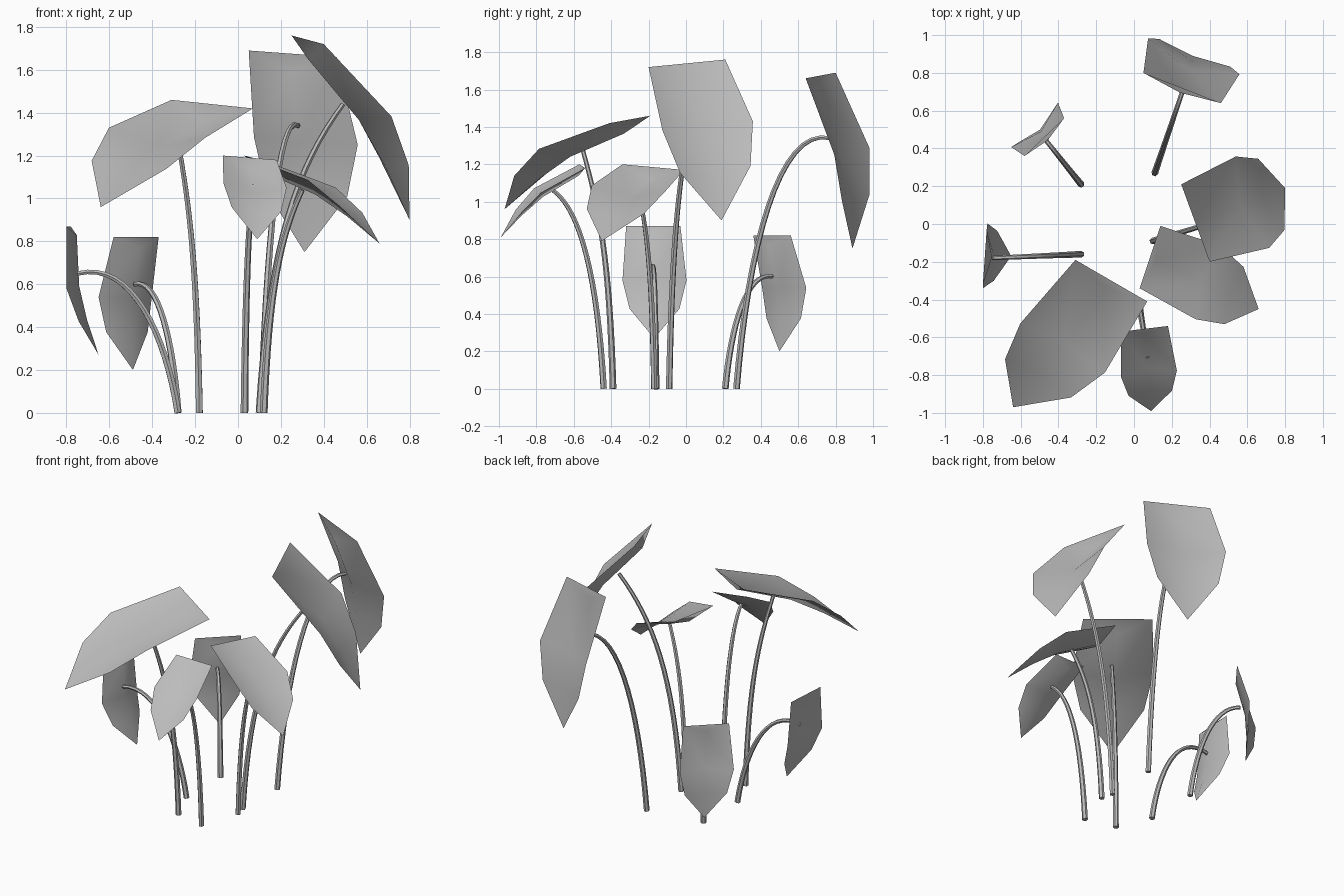
import bpy
from mathutils import Vector

cube = bpy.data.objects.get("Cube")
if cube:
    bpy.data.objects.remove(cube)

grey = bpy.data.materials.new("plain_grey")
grey.use_nodes = True
tone = (0.5, 0.5, 0.5, 1)
grey.diffuse_color = tone
grey.node_tree.nodes["Principled BSDF"].inputs["Base Color"].default_value = tone

# Shared leaf outline: (across, along, lift) in units of width, length, length
OUTLINE = [(-.5, 0, 0), (.5, 0, 0), (0, .08, -.045),
           (-.59, .46, .104), (0, .46, .025), (.59, .46, .104),
           (-.46, .72, .075), (0, .72, .025), (.46, .72, .075), (0, 1, 0)]
FACES = [(0, 2, 1), (0, 3, 4, 2), (2, 4, 5, 1), (3, 6, 7, 4),
         (4, 7, 8, 5), (6, 9, 7), (7, 9, 8)]


def make_leaf(name, left, right, tip):
    """Creased blade hung from its straight top edge down to the tip."""
    left, right, tip = Vector(left), Vector(right), Vector(tip)
    middle = (left + right) / 2
    across, along = right - left, tip - middle
    lift = along.cross(across).normalized() * along.length
    mesh = bpy.data.meshes.new(name)
    mesh.from_pydata([middle + across * a + along * b + lift * c
                      for a, b, c in OUTLINE], [], FACES)
    for face in mesh.polygons:
        face.use_smooth = True
    mesh.materials.append(grey)
    bpy.context.collection.objects.link(bpy.data.objects.new(name, mesh))


def make_stem(name, foot, end, arch):
    """Tapered tube that rises, then bends over; arch sets the bend height."""
    foot, end = Vector((*foot, 0)), Vector(end)
    low, high = foot.lerp(end, .12), foot.lerp(end, .45)
    low.z, high.z = end.z * .55, end.z * arch
    curve = bpy.data.curves.new(name, "CURVE")
    curve.dimensions = "3D"
    curve.bevel_depth = .018
    curve.bevel_resolution = 1
    curve.use_fill_caps = True
    spline = curve.splines.new("POLY")
    steps = 16
    spline.points.add(steps)
    for i, point in enumerate(spline.points):
        t = i / steps
        s = 1 - t
        spot = foot * s**3 + low * 3*s*s*t + high * 3*s*t*t + end * t**3
        point.co = (*spot, 1)
        point.radius = 1 - .35 * t
    spline.use_smooth = True
    curve.materials.append(grey)
    stem = bpy.data.objects.new(name, curve)
    bpy.context.collection.objects.link(stem)
    bpy.ops.object.select_all(action="DESELECT")
    stem.select_set(True)
    bpy.context.view_layer.objects.active = stem
    bpy.ops.object.convert(target="MESH")
    bpy.ops.object.shade_smooth_by_angle()


# Each plant: top-edge corners, leaf tip, stem foot, stem end, stem arch
PLANTS = {
    "front_left": ((-.31, -.19, 1.46), (.07, -.41, 1.42), (-.64, -.97, .96),
                   (-.18, -.39), (-.28, -.55, 1.27), .75),
    "front": ((-.07, -.57, 1.2), (.18, -.54, 1.18), (.09, -.99, .81),
              (.03, -.44), (.075, -.71, 1.06), .9),
    "front_right": ((.03, -.34, 1.2), (.14, -.01, 1.17), (.66, -.45, .79),
                    (.12, -.17), (.3, -.25, 1.04), .8),
    "right": ((.4, -.2, 1.72), (.25, .21, 1.76), (.8, .19, .9),
              (.1, -.09), (.49, .03, 1.44), .8),
    "back_right": ((.46, .64, 1.66), (.05, .8, 1.69), (.31, .89, .75),
                   (.11, .27), (.28, .77, 1.34), 1.05),
    "back_left": ((-.37, .56, .82), (-.58, .36, .82), (-.49, .5, .2),
                  (-.28, .21), (-.48, .46, .6), 1.05),
    "left": ((-.78, -.03, .87), (-.8, -.32, .87), (-.65, -.17, .27),
             (-.28, -.16), (-.75, -.18, .65), 1.1),
}
for side, (left, right, tip, foot, end, arch) in PLANTS.items():
    make_leaf(side + "_leaf", left, right, tip)
    make_stem(side + "_stem", foot, end, arch)
